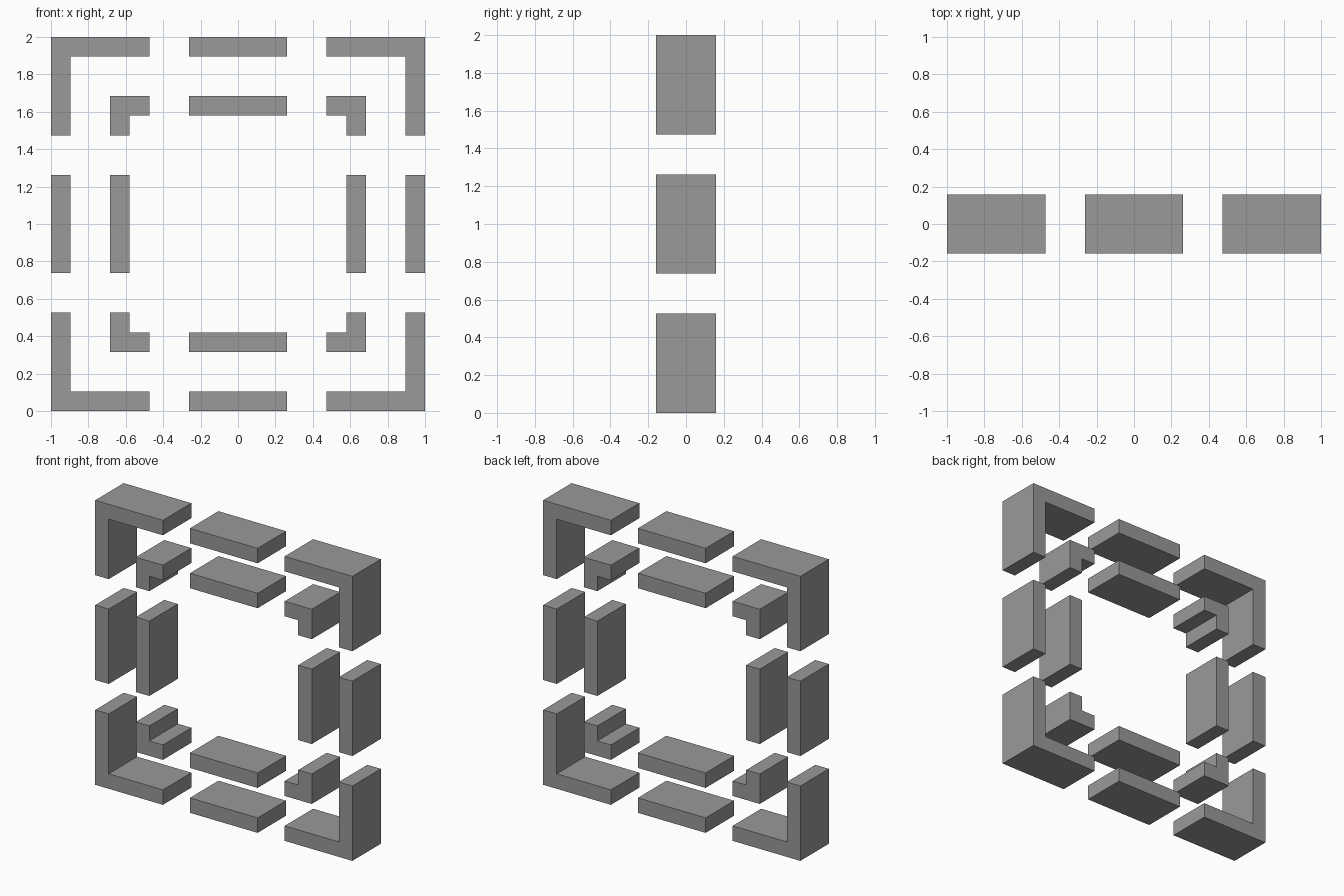
import bpy, bmesh

if "Cube" in bpy.data.objects:
    bpy.data.objects.remove(bpy.data.objects["Cube"])

U = 2 / 19            # module: wall thickness
HALF_DEPTH = 1.5 * U
CZ = 1.0              # centre height of the frame

dark_grey = bpy.data.materials.new("dark_grey")
dark_grey.diffuse_color = (0.32, 0.32, 0.32, 1)
dark_grey.use_nodes = True
dark_grey.node_tree.nodes["Principled BSDF"].inputs["Base Color"].default_value = dark_grey.diffuse_color


def prism(name, pts):
    """Extrude an x/z profile (relative to the frame centre) through the depth."""
    bm = bmesh.new()
    face = bm.faces.new([bm.verts.new((x, -HALF_DEPTH, z + CZ)) for x, z in pts])
    ext = bmesh.ops.extrude_face_region(bm, geom=[face])
    moved = [v for v in ext["geom"] if isinstance(v, bmesh.types.BMVert)]
    bmesh.ops.translate(bm, verts=moved, vec=(0, 2 * HALF_DEPTH, 0))
    bmesh.ops.recalc_face_normals(bm, faces=bm.faces)
    mesh = bpy.data.meshes.new(name)
    bm.to_mesh(mesh)
    bm.free()
    mesh.materials.append(dark_grey)
    obj = bpy.data.objects.new(name, mesh)
    bpy.context.collection.objects.link(obj)
    return obj


def ring(label, outer):
    """Dashed square ring: four L corners and four straight bars."""
    inner, end, bar = outer - U, 4.5 * U, 2.5 * U
    corner = [(end, outer), (outer, outer), (outer, end),
              (inner, end), (inner, inner), (end, inner)]
    for vert, sz in (("top", 1), ("bottom", -1)):
        # L-shaped corners
        for side, sx in (("left", -1), ("right", 1)):
            prism(f"{label}_corner_{vert}_{side}", [(x * sx, z * sz) for x, z in corner])
        # horizontal bar
        prism(f"{label}_bar_{vert}", [(-bar, inner * sz), (bar, inner * sz),
                                      (bar, outer * sz), (-bar, outer * sz)])
    # vertical bars
    for side, sx in (("left", -1), ("right", 1)):
        prism(f"{label}_bar_{side}", [(inner * sx, -bar), (outer * sx, -bar),
                                      (outer * sx, bar), (inner * sx, bar)])


ring("outer_frame", 9.5 * U)
ring("inner_frame", 6.5 * U)
